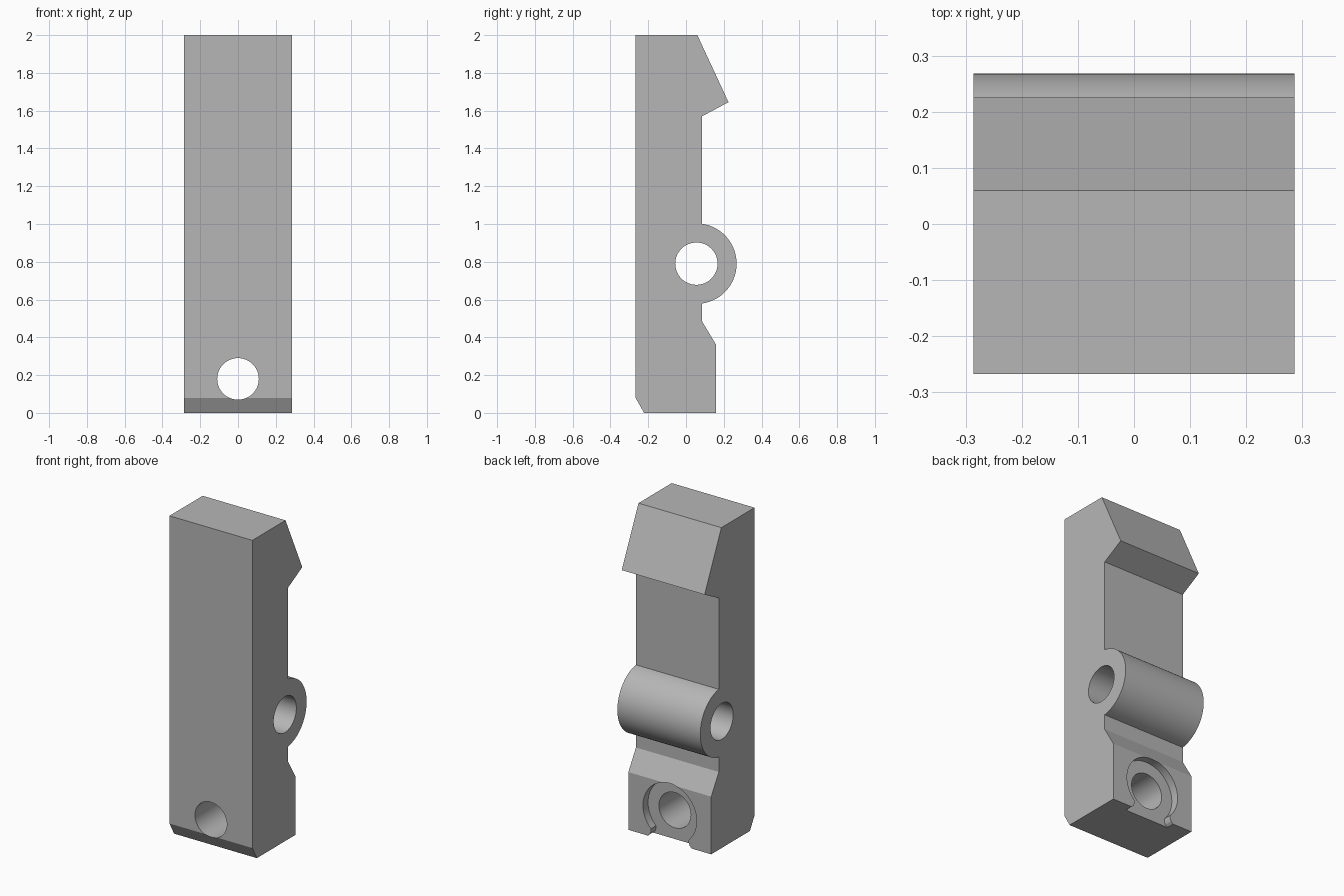
import bpy, bmesh
from math import sin, cos, pi, asin, acos, radians
from mathutils import Vector

cube = bpy.data.objects.get("Cube")
if cube:
    bpy.data.objects.remove(cube, do_unlink=True)

HALF_W = 0.286
HINGE_Y, HINGE_Z, HINGE_R = 0.055, 0.79, 0.213
HOLE_R, SCREW_Z = 0.11, 0.18

grey = bpy.data.materials.new("plain grey")
grey.use_nodes = True
colour = (0.47, 0.47, 0.47, 1)
grey.diffuse_color = colour
grey.node_tree.nodes["Principled BSDF"].inputs["Base Color"].default_value = colour


def arc(cx, cy, r, start, end, n):
    return [(cx + r * cos(start + (end - start) * i / n),
             cy + r * sin(start + (end - start) * i / n)) for i in range(n + 1)]


def extrude(name, outline, place, direction):
    """Extrude a closed 2D outline; place maps each point into space."""
    bm = bmesh.new()
    face = bm.faces.new([bm.verts.new(place(a, b)) for a, b in outline])
    made = bmesh.ops.extrude_face_region(bm, geom=[face])["geom"]
    bmesh.ops.translate(bm, vec=Vector(direction),
                        verts=[v for v in made if isinstance(v, bmesh.types.BMVert)])
    bmesh.ops.recalc_face_normals(bm, faces=bm.faces[:])
    mesh = bpy.data.meshes.new(name)
    bm.to_mesh(mesh)
    bm.free()
    mesh.materials.append(grey)
    obj = bpy.data.objects.new(name, mesh)
    bpy.context.collection.objects.link(obj)
    return obj


def cut(target, cutter):
    cutter.hide_render = True
    bpy.context.view_layer.objects.active = target
    mod = target.modifiers.new("cut", 'BOOLEAN')
    mod.operation, mod.solver, mod.object = 'DIFFERENCE', 'EXACT', cutter
    bpy.ops.object.modifier_apply(modifier=mod.name)
    bpy.data.objects.remove(cutter, do_unlink=True)


# Side profile: hooked top, round hinge boss, thicker foot
stem_y = 0.085
turn = acos((stem_y - HINGE_Y) / HINGE_R)
profile = [(-0.267, 2), (0.06, 2), (0.225, 1.645), (stem_y, 1.57)]
profile += arc(HINGE_Y, HINGE_Z, HINGE_R, turn, -turn, 48)
profile += [(stem_y, 0.485), (0.16, 0.36), (0.16, 0), (-0.222, 0), (-0.267, 0.08)]
body = extrude("clip_body", profile, lambda y, z: (-HALF_W, y, z), (2 * HALF_W, 0, 0))

# Hinge pin hole, across the width
pin = arc(HINGE_Y, HINGE_Z, HOLE_R + 0.002, 0, 2 * pi, 64)[:-1]
cut(body, extrude("pin_cutter", pin, lambda y, z: (-0.5, y, z), (1, 0, 0)))

# Shallow round seat in the back of the foot, open at the bottom with flared lips
seat_r, neck = 0.185, 0.13
start = -acos(neck / seat_r)
seat = arc(0, SCREW_Z, seat_r, start, pi - start, 56)
lip = [(neck, 0.03), (neck + 0.008, 0.012), (neck + 0.022, 0), (neck + 0.022, -0.1)]
seat += [(-x, z) for x, z in lip] + lip[::-1]
cut(body, extrude("seat_cutter", seat, lambda x, z: (x, 0.11, z), (0, 0.2, 0)))

# Screw hole, front to back
screw = arc(0, SCREW_Z, HOLE_R, 0, 2 * pi, 64)[:-1]
cut(body, extrude("screw_cutter", screw, lambda x, z: (x, -0.5, z), (0, 1, 0)))

# Smooth the round surfaces, keep the edges sharp
bpy.ops.object.select_all(action='DESELECT')
body.select_set(True)
bpy.context.view_layer.objects.active = body
bpy.ops.object.shade_smooth_by_angle(angle=radians(25))
